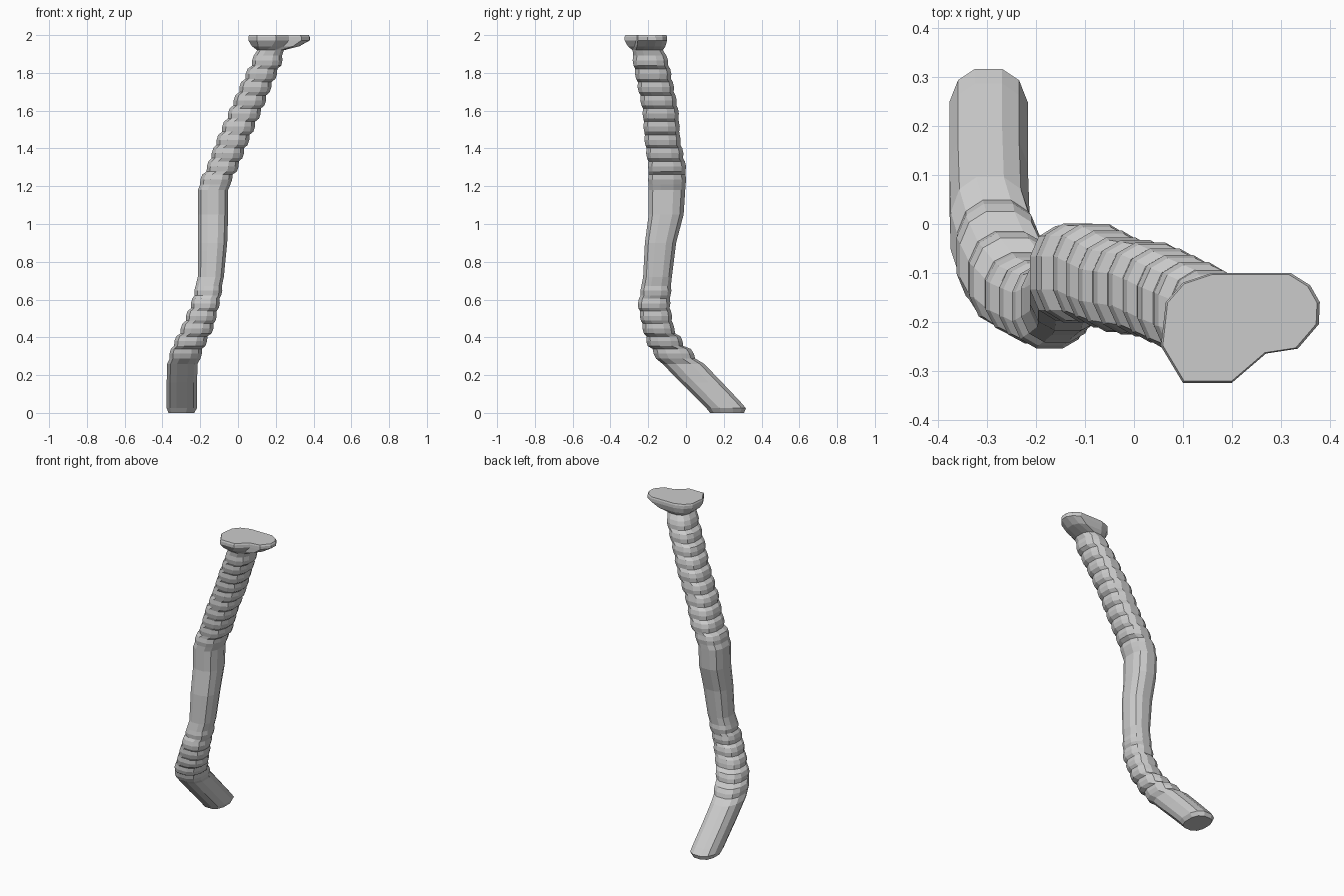
import bpy, bmesh, math

if "Cube" in bpy.data.objects:
    bpy.data.objects.remove(bpy.data.objects["Cube"])

SIDES = 12

# Stem outline read by height: z, x min, x max, y min, y max
STATIONS = [
    (0.00, -0.37, -0.23, 0.125, 0.310),
    (0.025, -0.38, -0.215, 0.105, 0.320),
    (0.06, -0.38, -0.215, 0.07, 0.29),
    (0.25, -0.38, -0.215, -0.12, 0.11),
    (0.35, -0.35, -0.18, -0.20, 0.00),
    (0.45, -0.30, -0.13, -0.23, -0.065),
    (0.57, -0.25, -0.10, -0.255, -0.085),
    (0.70, -0.215, -0.075, -0.23, -0.075),
    (0.90, -0.215, -0.055, -0.22, -0.05),
    (1.05, -0.215, -0.05, -0.20, -0.01),
    (1.20, -0.215, -0.05, -0.20, 0.00),
    (1.30, -0.165, 0.00, -0.20, 0.00),
    (1.45, -0.11, 0.06, -0.22, -0.03),
    (1.60, -0.045, 0.125, -0.23, -0.04),
    (1.75, 0.02, 0.185, -0.26, -0.07),
    (1.85, 0.07, 0.23, -0.28, -0.09),
    (1.92, 0.10, 0.245, -0.285, -0.12),
]


def sample(z):
    """Interpolated bounds at height z."""
    for a, b in zip(STATIONS, STATIONS[1:]):
        if z <= b[0]:
            t = (z - a[0]) / (b[0] - a[0])
            return [p + (q - p) * t for p, q in zip(a[1:], b[1:])]
    return list(STATIONS[-1][1:])


def ring(z, bounds, grow=0.0):
    """Slightly squared ring, clockwise from the left side."""
    x0, x1, y0, y1 = bounds
    pts = []
    for i in range(SIDES):
        a = math.pi - (i + 0.5) * 2 * math.pi / SIDES
        c, s = math.cos(a), math.sin(a)
        c = math.copysign(abs(c) ** 0.8, c)
        s = math.copysign(abs(s) ** 0.8, s)
        pts.append(((x0 + x1) / 2 + c * ((x1 - x0) / 2 + grow),
                    (y0 + y1) / 2 + s * ((y1 - y0) / 2 + grow), z))
    return pts


def loft(name, rings, cap_bottom=False, cap_top=False):
    bm = bmesh.new()
    loops = [[bm.verts.new(p) for p in r] for r in rings]
    for lo, hi in zip(loops, loops[1:]):
        for i in range(SIDES):
            j = (i + 1) % SIDES
            bm.faces.new((lo[i], lo[j], hi[j], hi[i]))
    if cap_bottom:
        bm.faces.new(loops[0])
    if cap_top:
        bm.faces.new(loops[-1])
    bmesh.ops.recalc_face_normals(bm, faces=bm.faces)
    # Outward direction check for open lofts
    if bm.calc_volume(signed=True) < 0:
        bmesh.ops.reverse_faces(bm, faces=bm.faces)
    mesh = bpy.data.meshes.new(name)
    bm.to_mesh(mesh)
    bm.free()
    obj = bpy.data.objects.new(name, mesh)
    bpy.context.collection.objects.link(obj)
    return obj


def stepped(z_start, z_end, count):
    """Knobbly stretch: short offset segments stacked like knuckles."""
    out = []
    h = (z_end - z_start) / count
    for k in range(count):
        base = z_start + k * h
        for f, src, grow in ((0.12, 0.34, 0.0), (0.5, 0.5, 0.004), (0.88, 0.66, 0.0)):
            out.append(ring(base + f * h, sample(base + src * h), grow))
    return out


# Stem: slanted foot, knobbly bend, straight middle, knobbly upper length
stem = [ring(z, sample(z)) for z in (0.0, 0.025, 0.06, 0.16, 0.26)]
stem += stepped(0.28, 0.68, 6)
stem += [ring(z, sample(z)) for z in (0.72, 0.86, 0.90, 1.05, 1.18)]
stem += stepped(1.20, 1.90, 10)
neck = ring(1.92, sample(1.92))
stem.append(neck)
loft("stem", stem, cap_bottom=True)

# Head: lopsided flat plate flaring out of the neck
outline = [(0.065, -0.16), (0.10, -0.12), (0.16, -0.10), (0.32, -0.10),
           (0.36, -0.125), (0.38, -0.16), (0.378, -0.205), (0.335, -0.255),
           (0.27, -0.265), (0.20, -0.325), (0.10, -0.325), (0.055, -0.25)]
cx, cy = 0.19, -0.20


def plate(z, s):
    return [(cx + (x - cx) * s, cy + (y - cy) * s, z) for x, y in outline]


mid = [tuple(a + (b - a) * 0.6 for a, b in zip(p, q))
       for p, q in zip(neck, plate(1.955, 1.0))]
loft("head_plate", [neck, mid, plate(1.972, 1.0), plate(1.99, 1.0), plate(2.0, 0.97)],
     cap_top=True)
